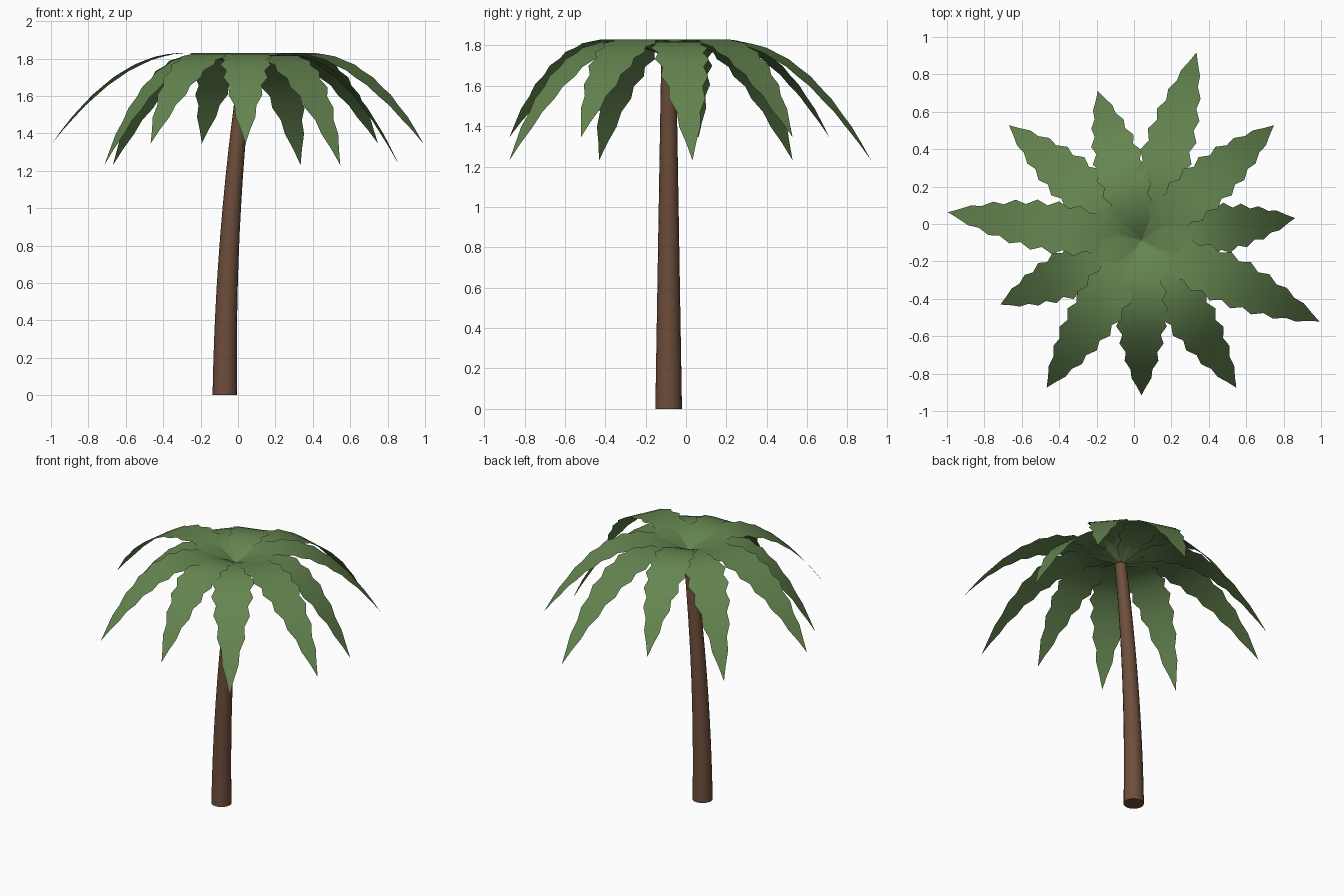
import bpy, bmesh, math
from mathutils import Vector

cube = bpy.data.objects.get("Cube")
if cube:
    bpy.data.objects.remove(cube, do_unlink=True)

CROWN = Vector((0.04, -0.086, 1.735))
BASE_X = -0.07


def material(name, rgb):
    m = bpy.data.materials.new(name)
    m.use_nodes = True
    m.diffuse_color = (*rgb, 1)
    m.node_tree.nodes["Principled BSDF"].inputs["Base Color"].default_value = (*rgb, 1)
    return m


def make_object(name, bm, mat):
    mesh = bpy.data.meshes.new(name)
    bm.to_mesh(mesh)
    bm.free()
    mesh.materials.append(mat)
    obj = bpy.data.objects.new(name, mesh)
    bpy.context.collection.objects.link(obj)
    bpy.ops.object.select_all(action="DESELECT")
    obj.select_set(True)
    bpy.context.view_layer.objects.active = obj
    bpy.ops.object.shade_smooth_by_angle(angle=math.radians(40))
    return obj


def bridge(bm, lower, upper, closed):
    n = len(lower)
    for j in range(n if closed else n - 1):
        k = (j + 1) % n
        bm.faces.new((lower[j], lower[k], upper[k], upper[j]))


bark = material("brown bark", (0.155, 0.075, 0.044))
leaf = material("palm green", (0.13, 0.235, 0.08))

# Trunk: tapered tube that leans further towards the crown
bm = bmesh.new()
rings, sides = 12, 16
stack = []
for i in range(rings + 1):
    t = i / rings
    r = 0.066 - 0.029 * t
    x = BASE_X + (CROWN.x - BASE_X) * t ** 2
    stack.append([bm.verts.new((x + r * math.cos(a), CROWN.y + r * math.sin(a), CROWN.z * t))
                  for a in (math.tau * j / sides for j in range(sides))])
for lower, upper in zip(stack, stack[1:]):
    bridge(bm, lower, upper, True)
bm.faces.new(stack[0][::-1])
bm.faces.new(stack[-1])
make_object("trunk", bm, bark)


# Frond: arched strip with a saw-toothed outline
def frond(name, angle, length, drop):
    bm = bmesh.new()
    steps, rise = 18, 0.619
    out = Vector((math.cos(angle), math.sin(angle), 0))
    side = Vector((-out.y, out.x, 0))
    rows = []
    for i in range(steps):
        t = i / steps
        half = 0.142 * math.sin(math.pi * t ** 0.85) ** 0.8
        half = max(half * (0.8 if i % 2 else 1.0), 0.012)
        mid = CROWN + out * (length * t)
        mid.z += rise * t - (rise + drop) * t * t
        rows.append([bm.verts.new(mid + side * (half * s)) for s in (1, 0, -1)])
    tip = bm.verts.new(CROWN + out * length - Vector((0, 0, drop)))
    for inner, outer in zip(rows, rows[1:]):
        bridge(bm, inner, outer, False)
    for a, b in zip(rows[-1], rows[-1][1:]):
        bm.faces.new((a, b, tip))
    bmesh.ops.recalc_face_normals(bm, faces=bm.faces)
    if sum(f.normal.z for f in bm.faces) < 0:
        bmesh.ops.reverse_faces(bm, faces=bm.faces)
    make_object(name, bm, leaf)


# Crown: lengths repeat every three fronds, droop alternates
COUNT = 11
for i in range(COUNT):
    frond(f"frond_{i + 1}", -math.pi / 2 + math.tau * i / COUNT,
          0.83 + 0.108 * (i % 3), 0.505 if i % 2 else 0.39)
